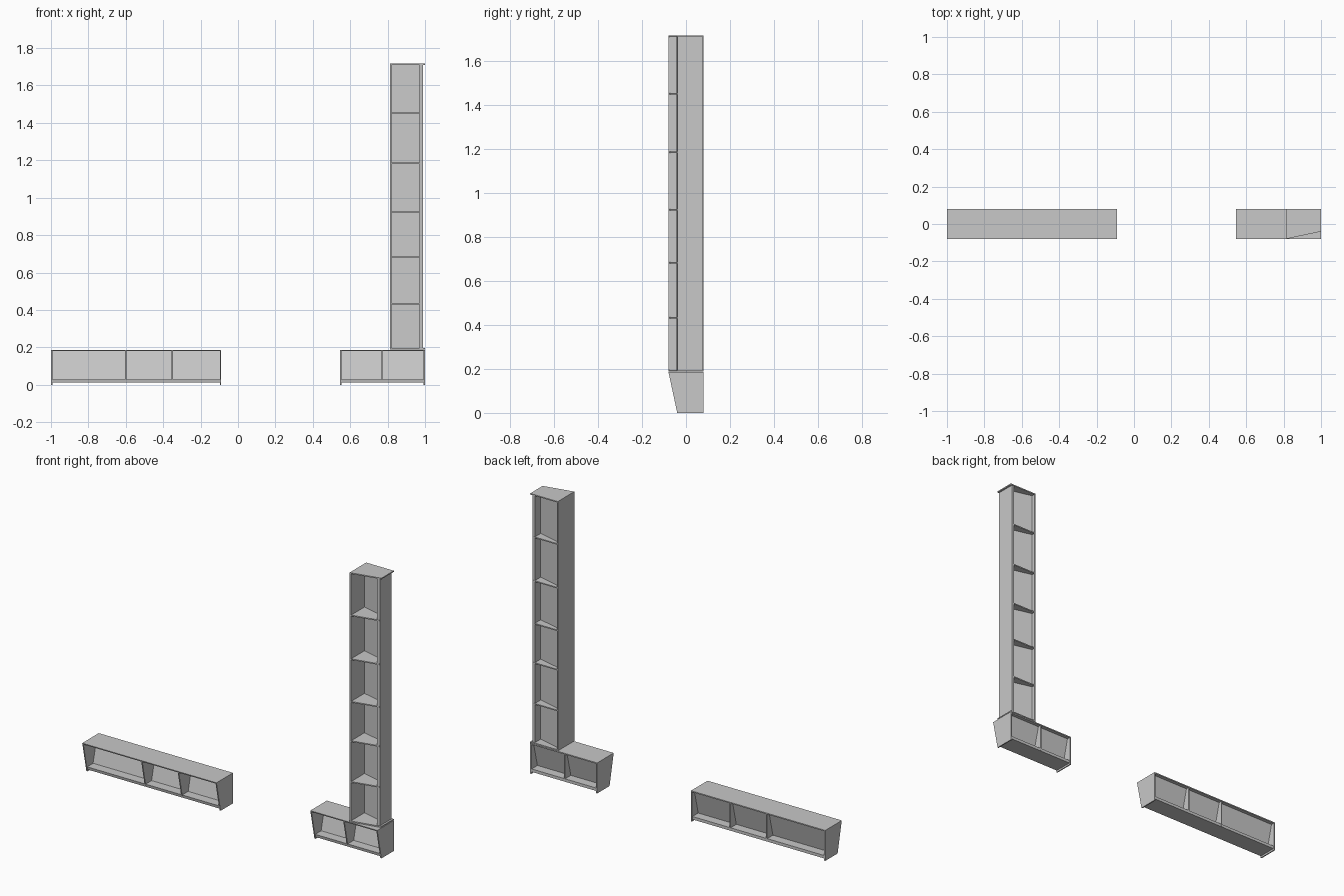
import bpy
import bmesh
from mathutils import Vector

cube = bpy.data.objects.get("Cube")
if cube:
    bpy.data.objects.remove(cube, do_unlink=True)

grey = bpy.data.materials.new("light grey")
grey.use_nodes = True
colour = (0.58, 0.58, 0.58, 1)
grey.diffuse_color = colour
grey.node_tree.nodes["Principled BSDF"].inputs["Base Color"].default_value = colour

HEIGHT = 0.187   # distance from the wide board to the narrow edge
THIN = 0.007     # board thickness
BACK = 0.08


def front(h):
    """Depth of the sloping front at height h."""
    return -0.04 - 0.04 * h / HEIGHT


def infill(h):
    """Depth of the sloping inner panel at height h."""
    return 0.008 + 0.047 * h / HEIGHT


def prism(name, profile, u0, u1, place):
    """Extrude a (depth, height) profile along the length of a unit."""
    bm = bmesh.new()
    rings = [[bm.verts.new(place(u, y, h)) for y, h in profile] for u in (u0, u1)]
    bm.faces.new(rings[0])
    bm.faces.new(rings[1])
    n = len(profile)
    for i in range(n):
        j = (i + 1) % n
        bm.faces.new((rings[0][i], rings[0][j], rings[1][j], rings[1][i]))
    bmesh.ops.recalc_face_normals(bm, faces=bm.faces)
    mesh = bpy.data.meshes.new(name)
    bm.to_mesh(mesh)
    bm.free()
    mesh.materials.append(grey)
    bpy.context.collection.objects.link(bpy.data.objects.new(name, mesh))


def section(low, high, inset=0.0):
    """Full-depth cross-section between two heights."""
    return [(front(low) + inset, low), (BACK - inset, low),
            (BACK - inset, high), (front(high) + inset, high)]


def shelf_unit(name, start, end, dividers, place):
    # Wide and narrow long boards
    prism(name + "_wide_board", section(HEIGHT - THIN, HEIGHT), start, end, place)
    prism(name + "_narrow_board", section(0.011, 0.029, 0.004),
          start + THIN, end - THIN, place)
    # End panels
    for side, u in (("start", start), ("finish", end - THIN)):
        prism(f"{name}_{side}_panel", section(0, HEIGHT), u, u + THIN, place)
    # Sloping inner panel
    low, high = 0.025, HEIGHT - 0.003
    panel = [(infill(low), low), (infill(low) + 0.005, low),
             (infill(high) + 0.005, high), (infill(high), high)]
    prism(name + "_inner_panel", panel, start + 0.003, end - 0.003, place)
    # Cross dividers
    for i, u in enumerate(dividers):
        prism(f"{name}_divider_{i + 1}", section(0.015, HEIGHT - 0.003, 0.003),
              u - THIN / 2, u + THIN / 2, place)


def lying(u, y, h):
    return Vector((u, y, h))


def standing(u, y, h):
    return Vector((1.0 - h, y, u))


shelf_unit("long_low_shelf", -1.0, -0.09, (-0.6, -0.352), lying)
shelf_unit("short_low_shelf", 0.546, 1.0, (0.77,), lying)
shelf_unit("tall_shelf", 0.189, 1.717, (0.433, 0.683, 0.924, 1.185, 1.453), standing)
